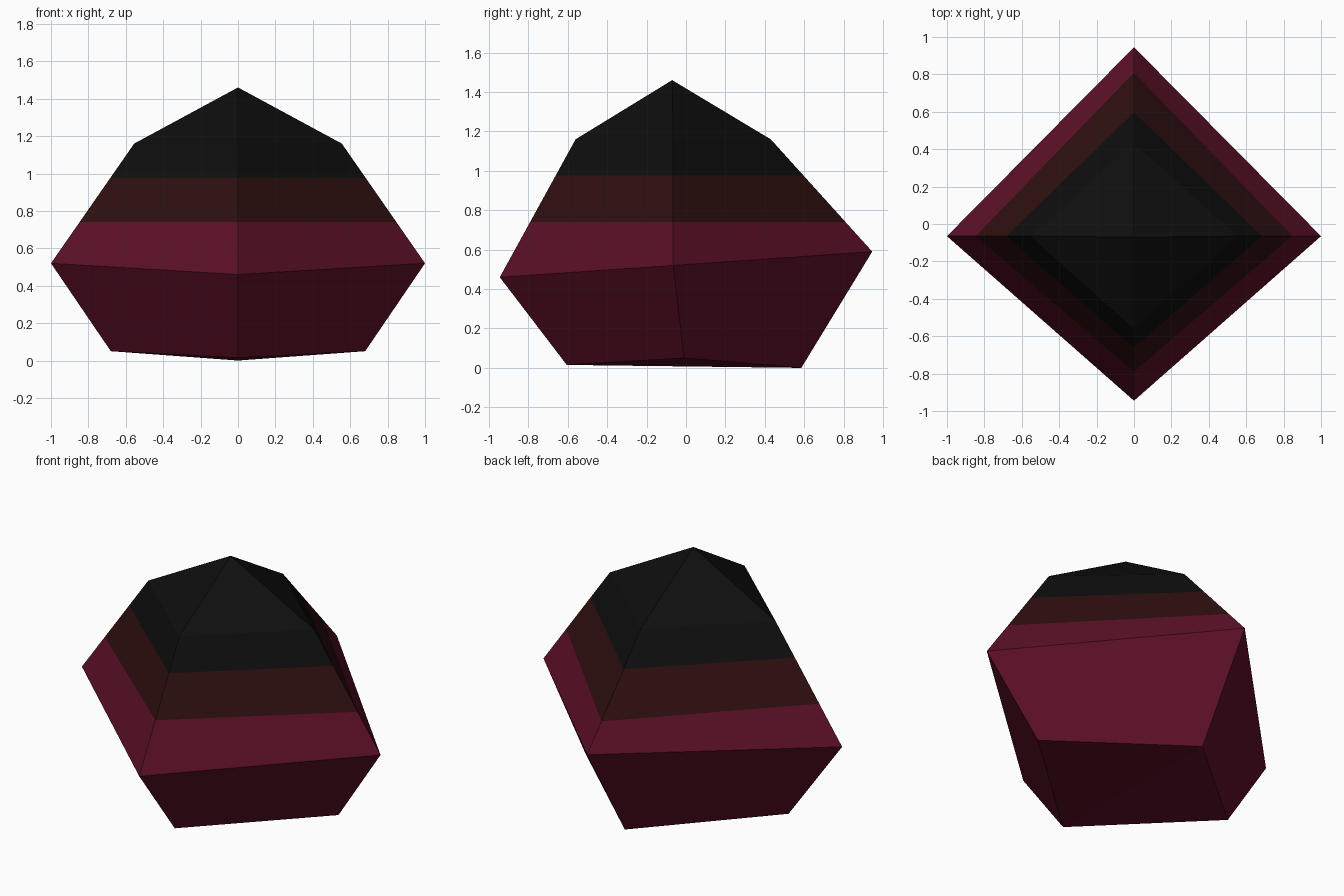
import bpy, bmesh

if "Cube" in bpy.data.objects:
    bpy.data.objects.remove(bpy.data.objects["Cube"])


def material(name, rgb):
    m = bpy.data.materials.new(name)
    m.diffuse_color = (*rgb, 1)
    m.use_nodes = True
    m.node_tree.nodes["Principled BSDF"].inputs["Base Color"].default_value = m.diffuse_color
    return m


def ring(bm, half_x, side_y, side_z, front, back):
    """Four corners: right, back, left, front."""
    pts = [(half_x, side_y, side_z), (0, *back), (-half_x, side_y, side_z), (0, *front)]
    return [bm.verts.new(p) for p in pts]


bm = bmesh.new()

# Diamond-shaped rings from base to shoulder, then the peak
rings = [
    ring(bm, 0.68, -0.01, 0.05, (-0.605, 0.015), (0.585, 0.0)),
    ring(bm, 1.00, -0.065, 0.52, (-0.945, 0.46), (0.945, 0.59)),
    ring(bm, 0.555, -0.065, 1.16, (-0.56, 1.16), (0.43, 1.16)),
]
peak = bm.verts.new((0, -0.07, 1.46))

# Side walls
for low, high in zip(rings, rings[1:]):
    for i in range(4):
        j = (i + 1) % 4
        bm.faces.new((low[i], low[j], high[j], high[i]))

# Peaked cap
for i in range(4):
    bm.faces.new((rings[2][i], rings[2][(i + 1) % 4], peak))

# Underside, folded along the front-back line
right, back, left, front = rings[0]
bm.faces.new((right, front, back))
bm.faces.new((left, back, front))

# Cut the colour bands
bm.normal_update()
for z in (0.74, 0.975):
    bmesh.ops.bisect_plane(bm, geom=bm.verts[:] + bm.edges[:] + bm.faces[:],
                           plane_co=(0, 0, z), plane_no=(0, 0, 1))

# Colour by height
for f in bm.faces:
    z = f.calc_center_median().z
    f.material_index = 0 if z < 0.74 else 1 if z < 0.975 else 2
bmesh.ops.recalc_face_normals(bm, faces=bm.faces[:])

mesh = bpy.data.meshes.new("faceted_stone")
bm.to_mesh(mesh)
bm.free()
for m in (material("crimson", (0.107, 0.005, 0.02)),
          material("dark brown", (0.028, 0.0048, 0.0048)),
          material("near black", (0.0044, 0.0044, 0.0044))):
    mesh.materials.append(m)
stone = bpy.data.objects.new("faceted_stone", mesh)
bpy.context.collection.objects.link(stone)
